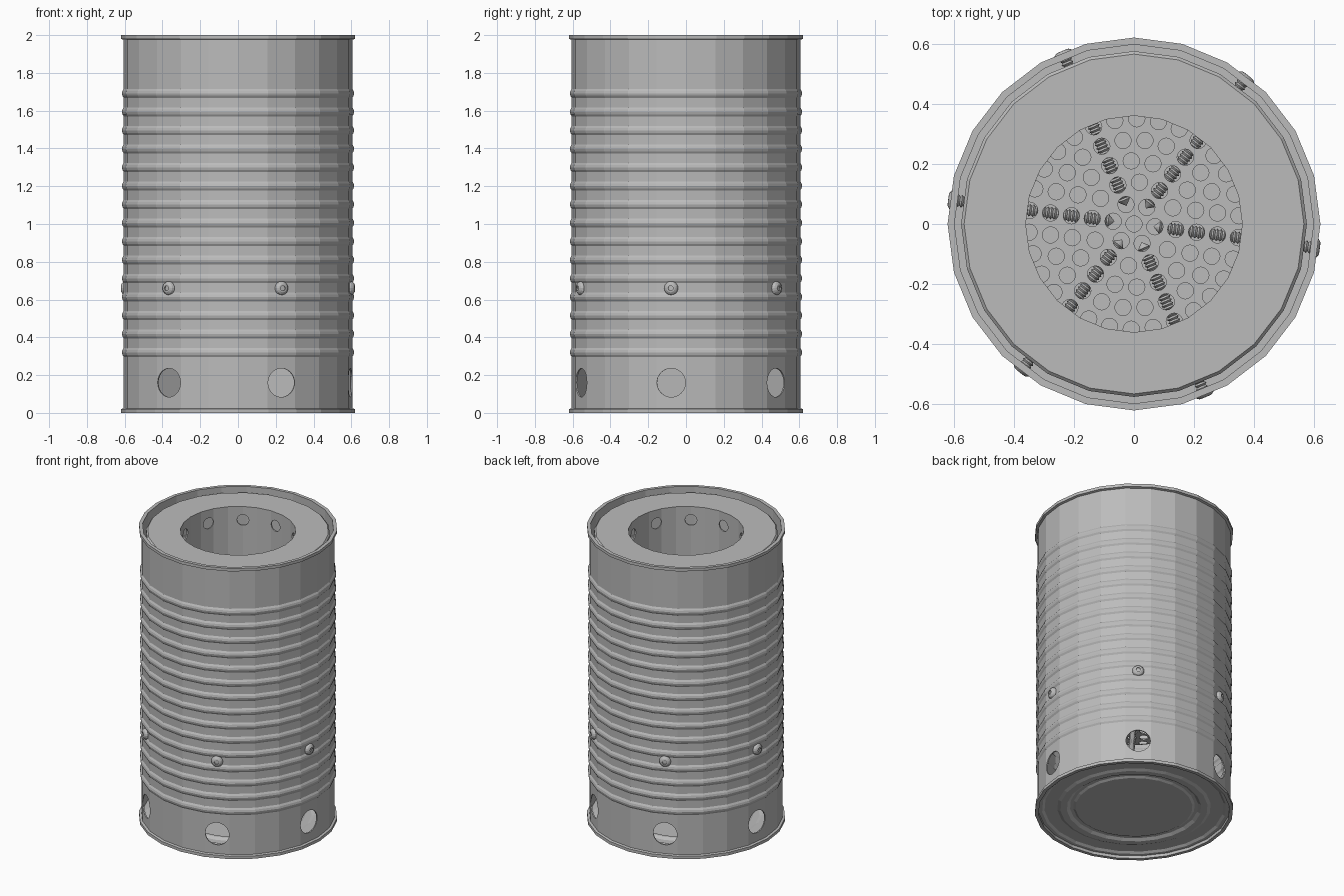
import bpy
import bmesh
import math
from mathutils import Matrix

SIDES = 24
SCREW_ANGLE = math.radians(-7.5)

old = bpy.data.objects.get("Cube")
if old:
    bpy.data.objects.remove(old, do_unlink=True)

steel = bpy.data.materials.new("grey steel")
steel.use_nodes = True
GREY = (0.5, 0.5, 0.5, 1)
steel.diffuse_color = GREY
steel.node_tree.nodes["Principled BSDF"].inputs["Base Color"].default_value = GREY


def finish(name, bm):
    bmesh.ops.remove_doubles(bm, verts=bm.verts, dist=1e-5)
    bmesh.ops.recalc_face_normals(bm, faces=bm.faces)
    mesh = bpy.data.meshes.new(name)
    bm.to_mesh(mesh)
    bm.free()
    mesh.materials.append(steel)
    obj = bpy.data.objects.new(name, mesh)
    bpy.context.collection.objects.link(obj)
    return obj


def lathe(name, profile, sides=SIDES):
    """Spin a closed (radius, height) outline around z."""
    bm = bmesh.new()
    pts = [bm.verts.new((0, r, z)) for r, z in profile]
    edges = [bm.edges.new((a, b)) for a, b in zip(pts, pts[1:] + pts[:1])
             if a.co.y > 0 or b.co.y > 0]
    bmesh.ops.spin(bm, geom=pts + edges, cent=(0, 0, 0), axis=(0, 0, 1),
                   angle=math.tau, steps=sides, use_merge=True)
    return finish(name, bm)


def pins(matrices, radius, depth, sides=24):
    """One cutter made of many cylinders."""
    bm = bmesh.new()
    for m in matrices:
        bmesh.ops.create_cone(bm, cap_ends=True, segments=sides, radius1=radius,
                              radius2=radius, depth=depth, matrix=m)
    return finish("cutter", bm)


def cut(obj, cutter):
    mod = obj.modifiers.new("holes", 'BOOLEAN')
    mod.object, mod.operation, mod.solver = cutter, 'DIFFERENCE', 'EXACT'
    graph = bpy.context.evaluated_depsgraph_get()
    mesh = bpy.data.meshes.new_from_object(obj.evaluated_get(graph))
    obj.modifiers.clear()
    obj.data = mesh
    bpy.data.objects.remove(cutter, do_unlink=True)


def radial(angle, r, z):
    """Place a z-aligned part so that it points outward at an angle."""
    return (Matrix.Rotation(angle, 4, 'Z') @ Matrix.Translation((r, 0, z))
            @ Matrix.Rotation(math.pi / 2, 4, 'Y'))


# Outer can: rolled rims and fifteen rounded ribs in a thin wall
RIB = [(-0.024, 0), (-0.013, 0.007), (0, 0.01), (0.013, 0.007), (0.024, 0)]
wall = [(0.32 + 0.098 * i + dz, bulge) for i in range(15) for dz, bulge in RIB]
outer = [(0.62, 0), (0.62, 0.02), (0.605, 0.024)]
outer += [(0.605 + b, z) for z, b in wall]
outer += [(0.605, 1.976), (0.62, 1.98), (0.62, 2), (0.597, 2)]
inner = [(0.597 + b, z) for z, b in reversed(wall)] + [(0.597, 0)]
can = lathe("outer_can", outer + inner)

six = [SCREW_ANGLE + i * math.tau / 6 for i in range(6)]
cut(can, pins([radial(a, 0.6, 0.16) for a in six], 0.076, 0.2, 32))

# Stamped base with concentric steps
steps = [(0.6, 0.02), (0.575, 0.02), (0.56, 0.03), (0.48, 0.03), (0.46, 0.022),
         (0.42, 0.022), (0.4, 0.034), (0.38, 0.034), (0.365, 0.026), (0, 0.026)]
lathe("can_base", steps + [(r, z + 0.008) for r, z in reversed(steps)])

# Flat ring lid around the inner can
lathe("top_ring", [(0.36, 1.972), (0.565, 1.972), (0.575, 1.962),
                   (0.575, 1.94), (0.567, 1.94), (0.567, 1.962), (0.36, 1.962)])

# Inner can wall with air holes near its top
liner = lathe("inner_can", [(0.36, 0.685), (0.36, 1.968), (0.368, 1.968), (0.368, 0.685)])
ten = [math.radians(12 + 36 * i) for i in range(10)]
cut(liner, pins([radial(a, 0.36, 1.88) for a in ten], 0.037, 0.1))

# Perforated grate in rings of holes
grate = lathe("grate", [(0, 0.685), (0.366, 0.685), (0.366, 0.693), (0, 0.693)], 48)
spots = [Matrix.Translation((0, 0, 0.69))]
for ring in range(1, 6):
    for i in range(6 * ring):
        a = SCREW_ANGLE + i * math.tau / (6 * ring)
        r = 0.07 * ring
        spots.append(Matrix.Translation((r * math.cos(a), r * math.sin(a), 0.69)))
cut(grate, pins(spots, 0.027, 0.1, 16))

# Long screws: button head with a hex socket, threaded shank
PITCH, TIP = 0.012, 0.08
thread = [(0, TIP - 0.015)]
for i in range(43):
    thread += [(0.015, TIP + PITCH * i), (0.021, TIP + PITCH * (i + 0.5))]
head = [(0.018, 0.597), (0.037, 0.597), (0.037, 0.604), (0.032, 0.615),
        (0.022, 0.622), (0, 0.625)]
screw = lathe("screw_1", thread + head, 16)
cut(screw, pins([Matrix.Translation((0, 0, 0.63))], 0.015, 0.03, 6))
for i, a in enumerate(six):
    part = screw
    if i:
        part = bpy.data.objects.new(f"screw_{i + 1}", screw.data)
        bpy.context.collection.objects.link(part)
    part.matrix_world = radial(a, 0, 0.66)
